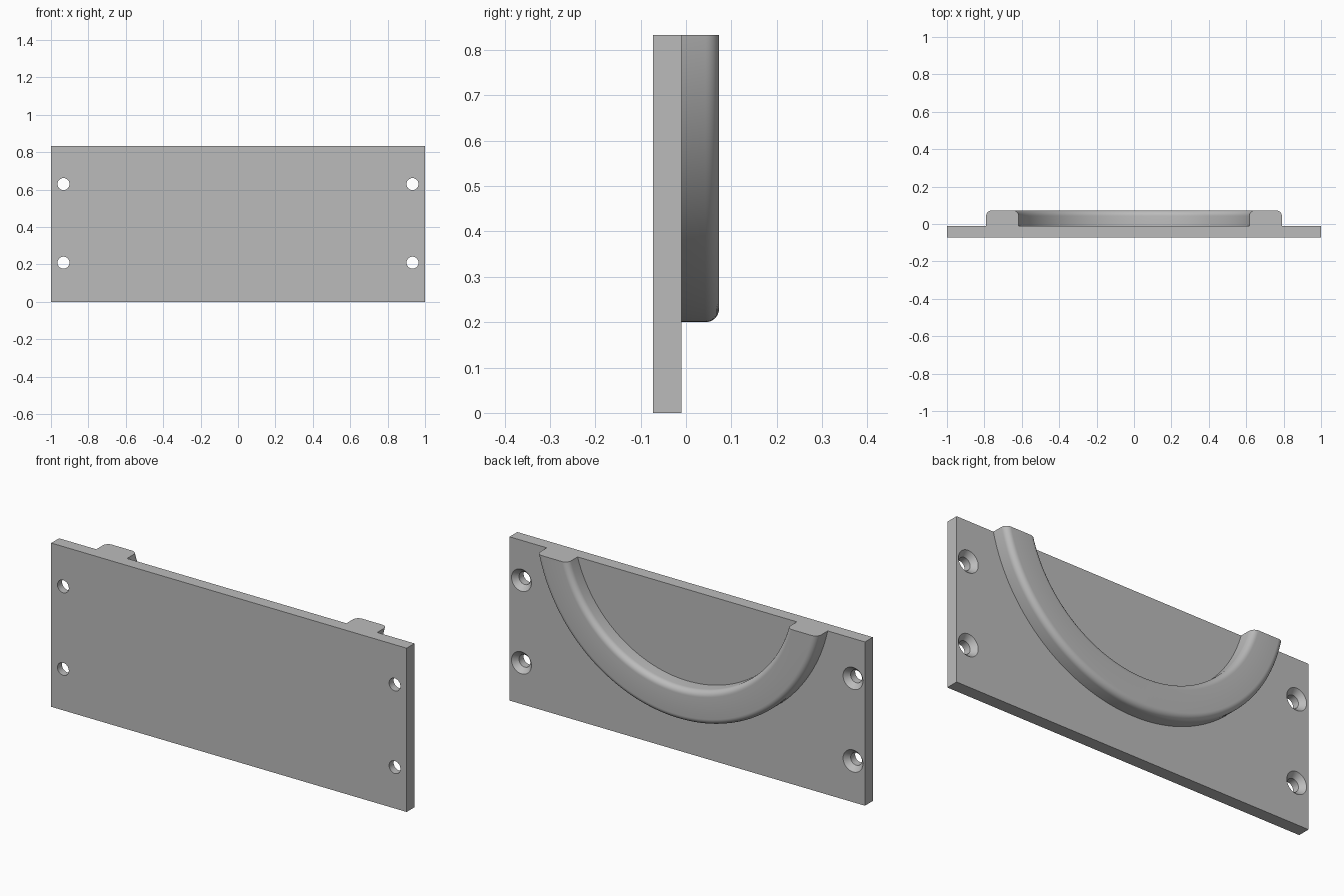
import bpy, bmesh, math
from mathutils import Matrix

if "Cube" in bpy.data.objects:
    bpy.data.objects.remove(bpy.data.objects["Cube"], do_unlink=True)

HEIGHT = 0.833
FRONT, FACE, BACK = -0.073, -0.01, 0.073      # plate front, plate back, rib crest
ARC_Z, R_OUT, R_IN, FILLET = 1.01, 0.81, 0.642, 0.03

grey = bpy.data.materials.new("plain grey")
grey.use_nodes = True
grey.diffuse_color = (0.5, 0.5, 0.5, 1)
grey.node_tree.nodes["Principled BSDF"].inputs["Base Color"].default_value = (0.5, 0.5, 0.5, 1)


def make_object(name, bm):
    bmesh.ops.recalc_face_normals(bm, faces=bm.faces)
    mesh = bpy.data.meshes.new(name)
    bm.to_mesh(mesh)
    bm.free()
    mesh.materials.append(grey)
    obj = bpy.data.objects.new(name, mesh)
    bpy.context.collection.objects.link(obj)
    return obj


def box(name, x, y0, y1, z0, z1):
    bm = bmesh.new()
    bmesh.ops.create_cube(bm, size=1, matrix=Matrix.Translation((0, (y0 + y1) / 2, (z0 + z1) / 2))
                          @ Matrix.Diagonal((2 * x, y1 - y0, z1 - z0, 1)))
    return make_object(name, bm)


def revolve(name, profile, axis_point, start, sweep, steps):
    """Turn a closed (radius, y) profile about an axis along y."""
    bm = bmesh.new()
    ax, az = axis_point
    rings = []
    count = steps if sweep >= math.tau else steps + 1
    for i in range(count):
        a = start + sweep * i / steps
        rings.append([bm.verts.new((ax + r * math.cos(a), y, az + r * math.sin(a)))
                      for r, y in profile])
    n = len(profile)
    closed = count == steps
    for i in range(steps):
        a, b = rings[i], rings[(i + 1) % count]
        for j in range(n if not closed else n - 1):
            k = (j + 1) % n
            bm.faces.new((a[j], a[k], b[k], b[j]))
    # Close the ends of an open sweep, or the discs of a full turn
    for cap in ((rings[0], rings[-1]) if not closed else
                ([r[0] for r in rings], [r[-1] for r in rings])):
        bm.faces.new(cap)
    return make_object(name, bm)


# Plate, oversized at the top so that plate and rib are trimmed together
bracket = box("plate_with_arc_rib", 1, FRONT, FACE, 0, 0.92)

# Arc rib with rounded crest edges
section = [(R_IN, FACE - 0.02)]
for centre, first in ((R_IN + FILLET, math.pi), (R_OUT - FILLET, math.pi / 2)):
    for i in range(9):
        a = first - math.pi / 2 * i / 8
        section.append((centre + FILLET * math.cos(a), BACK - FILLET + FILLET * math.sin(a)))
section.append((R_OUT, FACE - 0.02))
rib = revolve("arc_rib", section, (0, ARC_Z), math.pi, math.pi, 96)

# Trim block and countersunk screw holes
cutters = [box("top_trim", 1.5, -0.5, 0.5, HEIGHT, 2)]
hole = [(0.032, FRONT - 0.02), (0.032, FACE - 0.026), (0.056, FACE), (0.056, FACE + 0.02)]
for x in (-0.933, 0.933):
    for z in (0.21, 0.63):
        cutters.append(revolve("screw_hole", hole, (x, z), 0, math.tau, 40))

for tool, mode in [(rib, 'UNION')] + [(c, 'DIFFERENCE') for c in cutters]:
    mod = bracket.modifiers.new(tool.name, 'BOOLEAN')
    mod.object, mod.operation, mod.solver = tool, mode, 'EXACT'
    tool.hide_render = True

# Bake the booleans and remove the helpers
bpy.context.view_layer.update()
baked = bpy.data.meshes.new_from_object(
    bracket.evaluated_get(bpy.context.evaluated_depsgraph_get()))
bracket.modifiers.clear()
bracket.data = baked
for tool in [rib] + cutters:
    bpy.data.objects.remove(tool, do_unlink=True)

bpy.ops.object.select_all(action='DESELECT')
bracket.select_set(True)
bpy.context.view_layer.objects.active = bracket
bpy.ops.object.shade_smooth_by_angle(angle=math.radians(30))
